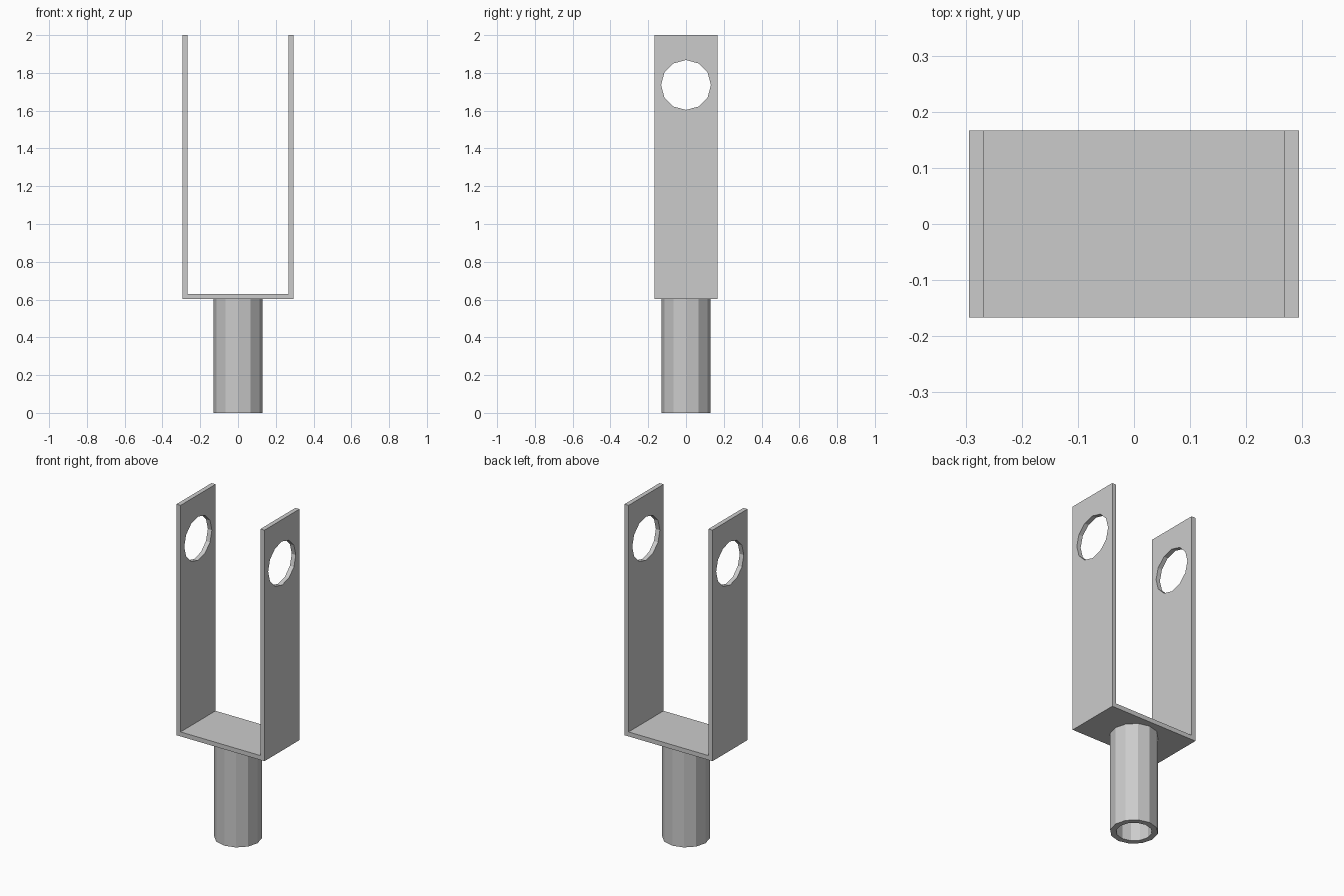
import bpy, bmesh
from math import pi
from mathutils import Matrix

if "Cube" in bpy.data.objects:
    bpy.data.objects.remove(bpy.data.objects["Cube"])

SIDES = 12
HALF_W, HALF_D, WALL = 0.294, 0.167, 0.027
BASE, TOP = 0.603, 2.0


def add_object(name, bm):
    bmesh.ops.recalc_face_normals(bm, faces=bm.faces[:])
    mesh = bpy.data.meshes.new(name)
    bm.to_mesh(mesh)
    bm.free()
    obj = bpy.data.objects.new(name, mesh)
    bpy.context.collection.objects.link(obj)
    return obj


# U-shaped fork: front profile extruded along y
inner = HALF_W - WALL
half = [(inner, BASE + WALL), (inner, TOP), (HALF_W, TOP), (HALF_W, BASE)]
profile = half + [(-x, z) for x, z in reversed(half)]
bm = bmesh.new()
face = bm.faces.new([bm.verts.new((x, -HALF_D, z)) for x, z in profile])
ext = bmesh.ops.extrude_face_region(bm, geom=[face], use_keep_orig=True)
moved = [g for g in ext["geom"] if isinstance(g, bmesh.types.BMVert)]
bmesh.ops.translate(bm, verts=moved, vec=(0, 2 * HALF_D, 0))
fork = add_object("fork_bracket", bm)

# Pin holes through both arms
bm = bmesh.new()
bmesh.ops.create_cone(bm, cap_ends=True, segments=SIDES, radius1=0.132, radius2=0.132, depth=1,
                      matrix=Matrix.Translation((0, 0, 1.736)) @ Matrix.Rotation(pi / 2, 4, 'Y'))
cutter = add_object("pin_hole_cutter", bm)
cutter.hide_render = True
cutter.hide_set(True)
cut = fork.modifiers.new("pin_holes", 'BOOLEAN')
cut.operation = 'DIFFERENCE'
cut.solver = 'EXACT'
cut.object = cutter

# Hollow stem: wall section spun around z
bm = bmesh.new()
section = [(0.131, 0), (0.131, BASE), (0.098, BASE), (0.098, 0)]
verts = [bm.verts.new((r, 0, z)) for r, z in section]
edges = [bm.edges.new((verts[i], verts[(i + 1) % 4])) for i in range(4)]
bmesh.ops.spin(bm, geom=verts + edges, cent=(0, 0, 0), axis=(0, 0, 1),
               angle=2 * pi, steps=SIDES, use_merge=True)
bmesh.ops.remove_doubles(bm, verts=bm.verts[:], dist=1e-4)
add_object("hollow_stem", bm)
